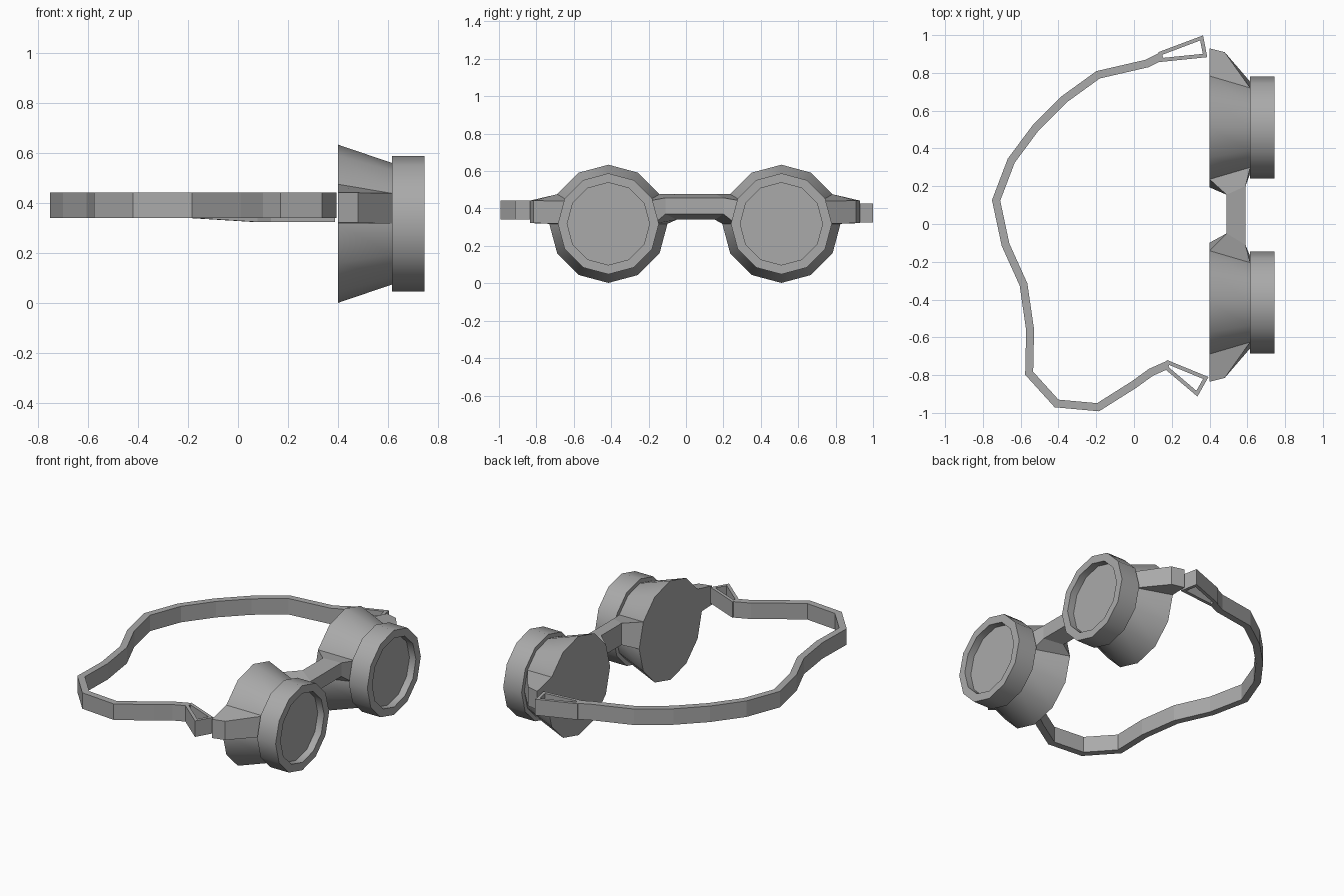
import bpy, bmesh
from math import sin, cos, pi, radians
from mathutils import Vector

if "Cube" in bpy.data.objects:
    bpy.data.objects.remove(bpy.data.objects["Cube"])

grey = bpy.data.materials.new("plain_grey")
grey.use_nodes = True
GREY = (0.4, 0.4, 0.4, 1)
grey.diffuse_color = GREY
grey.node_tree.nodes["Principled BSDF"].inputs["Base Color"].default_value = GREY

SIDES = 12
MID_Z = 0.318
BACK_X, SEAM_X, FRONT_X, LENS_X = 0.4, 0.615, 0.745, 0.7
BACK_R, SEAM_R, RIM_R, LENS_R = 0.316, 0.243, 0.27, 0.22
CUPS = {"right": (-0.415, -1), "left": (0.51, 1)}  # centre y, outward direction


def loft(name, rings, loop=False, smooth=False):
    """Skin matching rings of points; cap the ends or join them in a loop."""
    bm = bmesh.new()
    rows = [[bm.verts.new(p) for p in ring] for ring in rings]
    n = len(rows[0])
    pairs = list(zip(rows, rows[1:])) + ([(rows[-1], rows[0])] if loop else [])
    for a, b in pairs:
        for i in range(n):
            j = (i + 1) % n
            bm.faces.new((a[i], a[j], b[j], b[i]))
    if not loop:
        bm.faces.new(rows[0])
        bm.faces.new(rows[-1])
    bmesh.ops.recalc_face_normals(bm, faces=bm.faces)
    mesh = bpy.data.meshes.new(name)
    bm.to_mesh(mesh)
    bm.free()
    mesh.materials.append(grey)
    obj = bpy.data.objects.new(name, mesh)
    bpy.context.collection.objects.link(obj)
    if smooth:
        bpy.ops.object.select_all(action='DESELECT')
        obj.select_set(True)
        bpy.context.view_layer.objects.active = obj
        bpy.ops.object.shade_smooth_by_angle(angle=radians(31))
    return obj


def circle(x, r, cy):
    steps = [2 * pi * i / SIDES for i in range(SIDES)]
    return [(x, cy + r * cos(a), MID_Z + r * sin(a)) for a in steps]


def cup_facet(cy, side):
    """The cup's side facet just above its middle, where straps join."""
    corners = [(BACK_X, BACK_R, 0), (BACK_X, BACK_R, pi / 6),
               (SEAM_X, SEAM_R, pi / 6), (SEAM_X, SEAM_R, 0)]
    return [(x, cy + side * r * cos(a), MID_Z + r * sin(a)) for x, r, a in corners]


def ribbon(name, path, width, height, loop=False):
    """Upright band along (x, y, mid z) points with mitred corners."""
    pts = [Vector(p) for p in path]
    rings = []
    for i, p in enumerate(pts):
        before = pts[i - 1] if i or loop else None
        after = pts[(i + 1) % len(pts)] if i < len(pts) - 1 or loop else None
        d1 = ((p - before) if before else (after - p)).to_2d().normalized()
        d2 = ((after - p) if after else (p - before)).to_2d().normalized()
        n1, n2 = Vector((-d1.y, d1.x)), Vector((-d2.y, d2.x))
        m = (n1 + n2).normalized()
        m *= width / 2 / max(m.dot(n1), 0.5)
        rings.append([(p.x + s * m.x, p.y + s * m.y, p.z + t * height / 2)
                      for s, t in ((-1, -1), (1, -1), (1, 1), (-1, 1))])
    return loft(name, rings, loop)


# Eye cups, rims, lenses and outer strap tabs
for label, (cy, out) in CUPS.items():
    loft(label + "_cup", [circle(BACK_X, BACK_R, cy), circle(SEAM_X, SEAM_R, cy)], smooth=True)
    loft(label + "_rim", [circle(x, r, cy) for x, r in (
        (SEAM_X, RIM_R), (FRONT_X, RIM_R), (FRONT_X, LENS_R), (SEAM_X, LENS_R))],
        loop=True, smooth=True)
    loft(label + "_lens", [circle(SEAM_X + 0.01, LENS_R, cy), circle(LENS_X, LENS_R, cy)])
    tab_end = [(x, cy + out * reach, z) for x, reach, z in (
        (BACK_X, 0.42, 0.322), (BACK_X, 0.42, 0.442), (0.48, 0.4, 0.442), (0.48, 0.4, 0.322))]
    loft(label + "_tab", [cup_facet(cy, out), tab_end])


# Nose bridge between the inner facets
def bridge_slice(back_y, front_y):
    return [(0.49, back_y, 0.34), (0.49, back_y, 0.478),
            (0.59, front_y, 0.457), (0.59, front_y, 0.37)]


loft("nose_bridge", [cup_facet(CUPS["right"][0], 1), bridge_slice(-0.05, -0.11),
                     bridge_slice(0.155, 0.2), cup_facet(CUPS["left"][0], -1)])

# Head strap
strap = [(0.15, 0.89), (0.07, 0.85), (-0.19, 0.79), (-0.37, 0.66), (-0.52, 0.51),
         (-0.65, 0.335), (-0.73, 0.125), (-0.68, -0.11), (-0.585, -0.32),
         (-0.55, -0.56), (-0.555, -0.79), (-0.41, -0.95), (-0.19, -0.97),
         (0, -0.85), (0.09, -0.785), (0.18, -0.745)]
ribbon("head_strap", [(x, y, 0.376 if y > 0.8 else 0.392) for x, y in strap], 0.042, 0.102)

# Triangular strap loops
ribbon("left_strap_loop", [(x, y, 0.376) for x, y in (
    (0.14, 0.903), (0.358, 0.985), (0.376, 0.892), (0.14, 0.868))], 0.02, 0.102, True)
ribbon("right_strap_loop", [(x, y, 0.392) for x, y in (
    (0.18, -0.733), (0.38, -0.815), (0.333, -0.898), (0.17, -0.76))], 0.02, 0.102, True)
